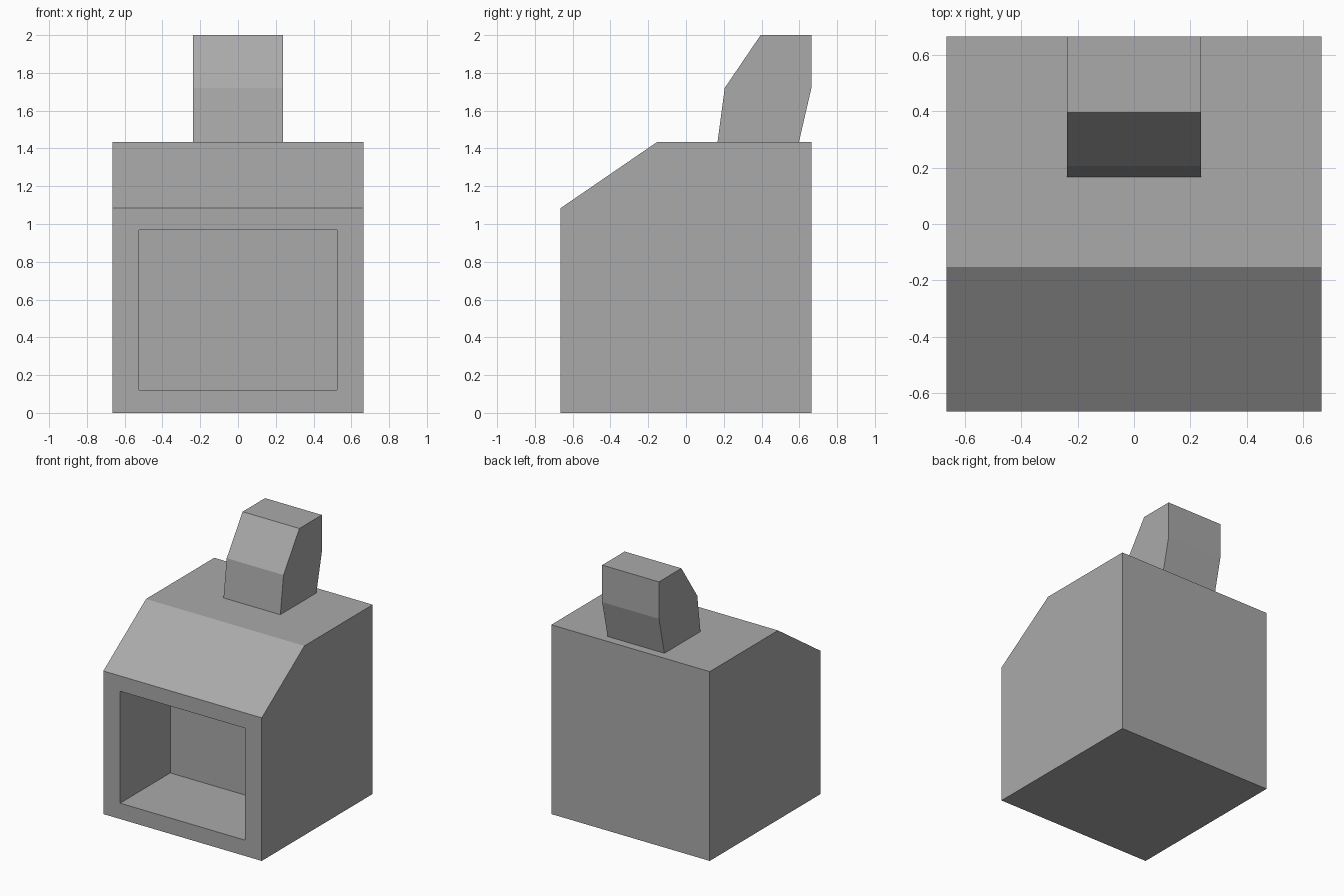
import bpy
import bmesh

cube = bpy.data.objects.get("Cube")
if cube:
    bpy.data.objects.remove(cube, do_unlink=True)

# Single plain grey for the whole model
GREY = (0.4, 0.4, 0.4, 1.0)
stone = bpy.data.materials.new("grey_stone")
stone.use_nodes = True
stone.diffuse_color = GREY
stone.node_tree.nodes["Principled BSDF"].inputs["Base Color"].default_value = GREY


def prism(profile, half_width):
    """Extrude a (y, z) side profile across x, centred on x = 0."""
    bm = bmesh.new()
    side = bm.faces.new([bm.verts.new((-half_width, y, z)) for y, z in profile])
    out = bmesh.ops.extrude_face_region(bm, geom=[side], use_keep_orig=True)
    moved = [v for v in out["geom"] if isinstance(v, bmesh.types.BMVert)]
    bmesh.ops.translate(bm, verts=moved, vec=(2 * half_width, 0, 0))
    bmesh.ops.recalc_face_normals(bm, faces=bm.faces[:])
    return bm


def finish(bm, name):
    mesh = bpy.data.meshes.new(name)
    bm.to_mesh(mesh)
    bm.free()
    mesh.materials.append(stone)
    obj = bpy.data.objects.new(name, mesh)
    bpy.context.collection.objects.link(obj)
    return obj


HALF = 0.664
TOP = 1.434

# Body: block with a sloping front shoulder
body = prism([(-HALF, 0), (-HALF, 1.084), (-0.153, TOP), (HALF, TOP), (HALF, 0)], HALF)

# Firebox opening: inset the front face, fit it, then push it inwards
body.normal_update()
front = min(body.faces, key=lambda f: f.normal.y)
bmesh.ops.inset_individual(body, faces=[front], thickness=0.12)
for v in front.verts:
    v.co.x = 0.523 if v.co.x > 0 else -0.523
    v.co.z = 0.968 if v.co.z > 0.5 else 0.12
body.normal_update()
bmesh.ops.inset_individual(body, faces=[front], thickness=0, depth=-0.6)
finish(body, "furnace_body")

# Chimney: bent flue with a chamfered front
chimney = prism([(0.167, TOP), (0.205, 1.72), (0.395, 2), (HALF, 2),
                 (HALF, 1.72), (0.598, TOP)], 0.238)
finish(chimney, "chimney")
